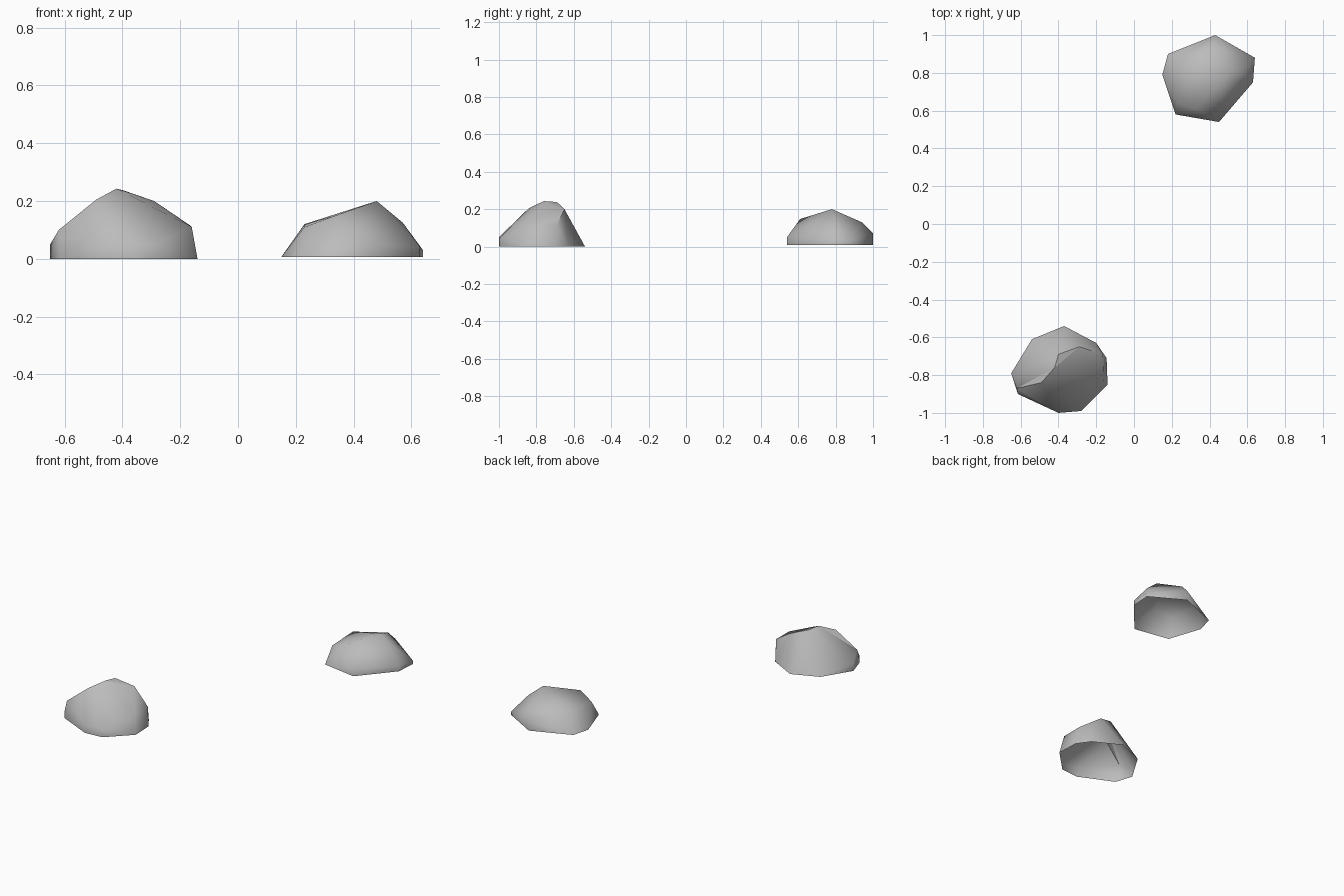
import bpy
import bmesh
import math
from mathutils import Vector

cube = bpy.data.objects.get("Cube")
if cube:
    bpy.data.objects.remove(cube)

# Stone colour
stone = bpy.data.materials.new("stone grey")
stone.use_nodes = True
grey = (0.5, 0.5, 0.5, 1)
stone.diffuse_color = grey
stone.node_tree.nodes["Principled BSDF"].inputs["Base Color"].default_value = grey


def make_rock(name, outline, base_z, shoulder, ridge, crease_angle):
    """Hollow faceted shell: ground outline, mid shoulder points and a crest ridge."""
    bm = bmesh.new()
    points = [(x, y, base_z) for x, y in outline] + shoulder + ridge
    for p in points:
        bm.verts.new(p)
    hull = bmesh.ops.convex_hull(bm, input=bm.verts)
    bmesh.ops.delete(bm, geom=[v for v in bm.verts if not v.link_faces], context="VERTS")
    bmesh.ops.recalc_face_normals(bm, faces=bm.faces)

    # Open underside
    under = [f for f in bm.faces if all(v.co.z < base_z + 0.01 for v in f.verts)]
    bmesh.ops.delete(bm, geom=under, context="FACES")

    # Smooth faces with a hard crest
    crest = [Vector(p) for p in ridge]
    on_crest = {v for v in bm.verts if any((v.co - c).length < 0.001 for c in crest)}
    for f in bm.faces:
        f.smooth = True
    for e in bm.edges:
        hard = all(v in on_crest for v in e.verts)
        e.smooth = not (hard or e.calc_face_angle(0) > math.radians(crease_angle))

    mesh = bpy.data.meshes.new(name)
    bm.to_mesh(mesh)
    bm.free()
    mesh.materials.append(stone)
    rock = bpy.data.objects.new(name, mesh)
    bpy.context.collection.objects.link(rock)


# Front rock, split by a winding crest
make_rock(
    "front_rock",
    [(-0.37, -0.54), (-0.54, -0.61), (-0.65, -0.79), (-0.615, -0.9), (-0.4, -1),
     (-0.28, -0.99), (-0.14, -0.85), (-0.145, -0.71), (-0.2, -0.63)],
    0,
    [(-0.65, -0.79, 0.05), (-0.615, -0.9, 0.05), (-0.4, -1, 0.05),
     (-0.28, -0.99, 0.05), (-0.16, -0.83, 0.11)],
    [(-0.62, -0.87, 0.1), (-0.49, -0.84, 0.205), (-0.42, -0.76, 0.243),
     (-0.4, -0.69, 0.238), (-0.29, -0.65, 0.2), (-0.165, -0.69, 0.115)],
    75)

# Back rock, low and rounded with a sloping top
make_rock(
    "back_rock",
    [(0.43, 1), (0.18, 0.9), (0.15, 0.79), (0.22, 0.58), (0.45, 0.54),
     (0.63, 0.75), (0.64, 0.88)],
    0.007,
    [(0.43, 1, 0.07), (0.45, 0.54, 0.05), (0.63, 0.75, 0.04), (0.64, 0.88, 0.03),
     (0.42, 0.94, 0.13), (0.57, 0.8, 0.125), (0.23, 0.85, 0.12), (0.48, 0.78, 0.2)],
    [(0.23, 0.64, 0.11), (0.33, 0.61, 0.147)],
    80)
